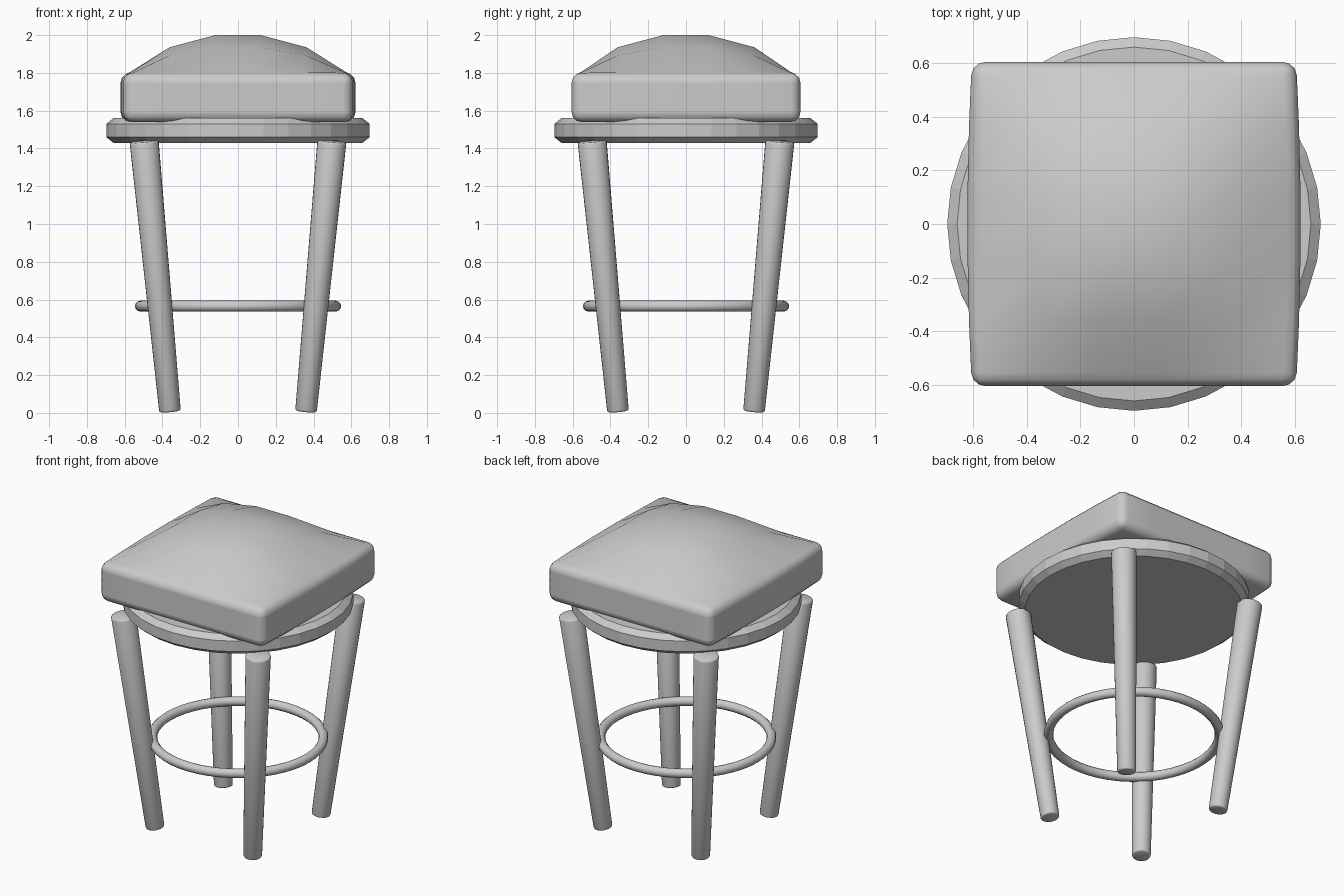
import bpy, bmesh, math
from mathutils import Vector, Matrix

cube = bpy.data.objects.get("Cube")
if cube:
    bpy.data.objects.remove(cube, do_unlink=True)

grey = bpy.data.materials.new("light_grey")
grey.use_nodes = True
grey.diffuse_color = (0.6, 0.6, 0.6, 1)
grey.node_tree.nodes["Principled BSDF"].inputs["Base Color"].default_value = (0.6, 0.6, 0.6, 1)


def finish(bm, name, smooth_angle=None):
    """Turn a bmesh into a named, shaded object."""
    bmesh.ops.recalc_face_normals(bm, faces=bm.faces)
    mesh = bpy.data.meshes.new(name)
    bm.to_mesh(mesh)
    bm.free()
    mesh.materials.append(grey)
    obj = bpy.data.objects.new(name, mesh)
    bpy.context.collection.objects.link(obj)
    if smooth_angle:
        bpy.ops.object.select_all(action='DESELECT')
        obj.select_set(True)
        bpy.context.view_layer.objects.active = obj
        bpy.ops.object.shade_smooth_by_angle(angle=math.radians(smooth_angle))
    return obj


def bevel_sharp(bm, width, segments):
    """Round every edge sharper than 60 degrees."""
    sharp = [e for e in bm.edges if e.calc_face_angle(0) > 1]
    bmesh.ops.bevel(bm, geom=sharp, offset=width, segments=segments,
                    profile=0.5, affect='EDGES')


# Square cushion with a domed top and gently bowed left and right sides
HALF, RIM, TOP = 0.605, 0.56, 1.80
bm = bmesh.new()
bmesh.ops.create_cube(bm, size=1, matrix=Matrix.Translation((0, 0, 1.67))
                      @ Matrix.Diagonal((2 * HALF, 2 * HALF, 0.26, 1)))
bmesh.ops.subdivide_edges(bm, edges=bm.edges[:], cuts=4, use_grid_fill=True)
bevel_sharp(bm, 0.05, 3)


def dome(t):
    return min(1, max(0, 1 - (abs(t) / RIM) ** 2.5) / 0.978)


for v in bm.verts:
    x, y, z = v.co
    if z > TOP - 0.01:
        v.co.z += 0.2 * dome(x) * dome(y)
    if abs(x) > RIM - 0.02:
        v.co.x += math.copysign(0.017 * (1 - (y / HALF) ** 2), x)
finish(bm, "seat_cushion", 50)

# Round seat base with chamfered rims
bm = bmesh.new()
bmesh.ops.create_cone(bm, cap_ends=True, segments=32, radius1=0.697, radius2=0.697,
                      depth=0.13, matrix=Matrix.Translation((0, 0, 1.495)))
rims = [e for e in bm.edges if any(len(f.verts) > 4 for f in e.link_faces)]
bmesh.ops.bevel(bm, geom=rims, offset=0.03, segments=1, affect='EDGES')
for v in bm.verts:
    if abs(v.co.z - 1.495) > 0.06:
        v.co.xy *= 0.99
finish(bm, "seat_base")

# Four splayed legs, thicker at the top
for side, sx in (("left", 1), ("right", -1)):
    for end, sy in (("front", -1), ("back", 1)):
        foot = Vector((0.36 * sx, 0.36 * sy, 0.008))
        head = Vector((0.497 * sx, 0.497 * sy, 1.438))
        axis = head - foot
        bm = bmesh.new()
        bmesh.ops.create_cone(bm, cap_ends=True, segments=24, radius1=0.057,
                              radius2=0.077, depth=axis.length)
        bevel_sharp(bm, 0.01, 2)
        turn = axis.to_track_quat('Z', 'Y').to_matrix().to_4x4()
        bm.transform(Matrix.Translation((foot + head) / 2) @ turn)
        finish(bm, f"{end}_{side}_leg", 50)

# Footrest ring
bpy.ops.mesh.primitive_torus_add(location=(0, 0, 0.565), major_radius=0.517,
                                 minor_radius=0.029, major_segments=48, minor_segments=12)
ring = bpy.context.object
ring.name = "footrest_ring"
ring.data.materials.append(grey)
bpy.ops.object.shade_smooth()
